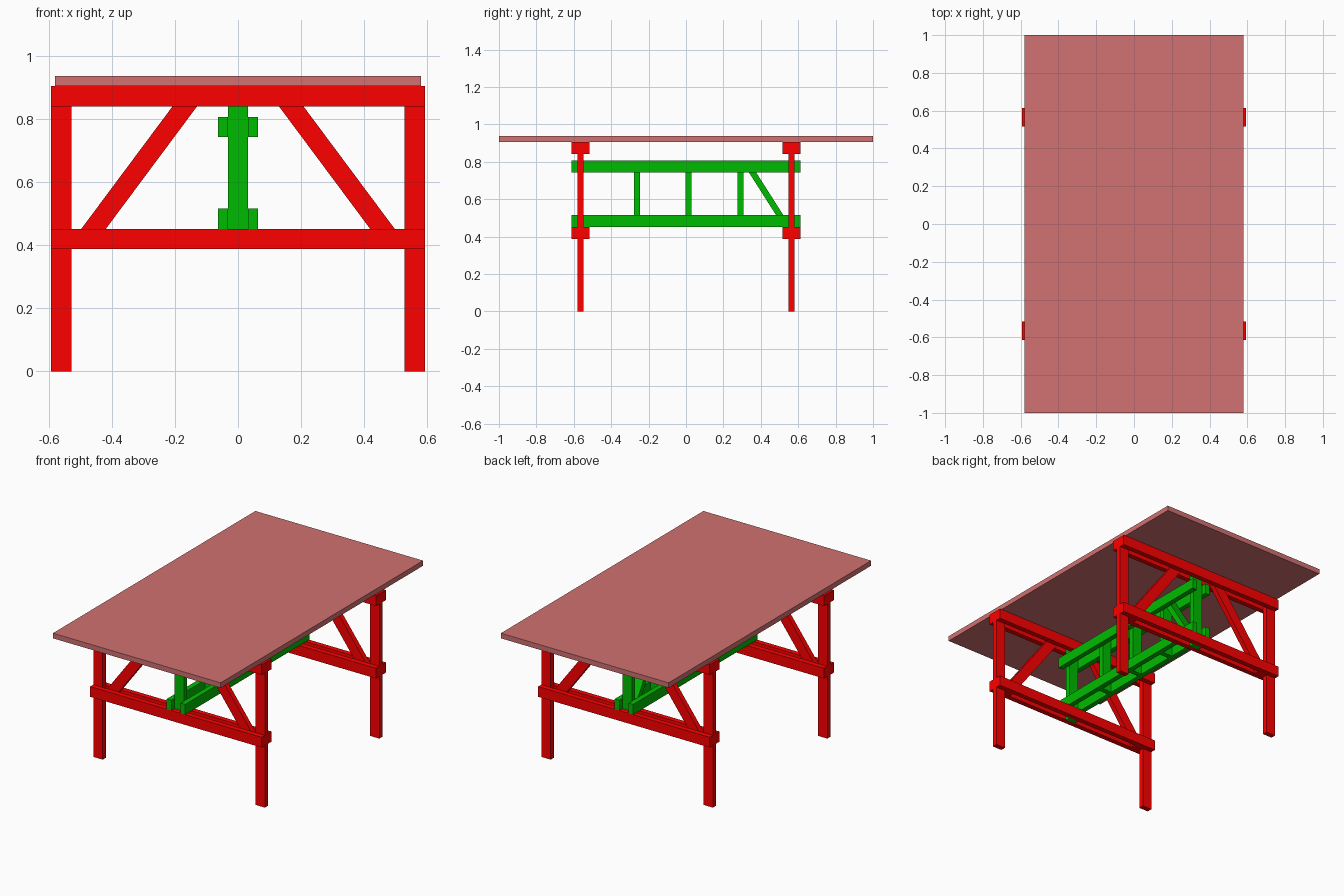
import bpy, bmesh

if "Cube" in bpy.data.objects:
    bpy.data.objects.remove(bpy.data.objects["Cube"])

T = 0.032           # plank thickness
W = 0.064           # plank width
FY = 0.565          # y of the end frames


def material(name, rgb):
    m = bpy.data.materials.new(name)
    m.diffuse_color = (*rgb, 1)
    m.use_nodes = True
    m.node_tree.nodes["Principled BSDF"].inputs["Base Color"].default_value = m.diffuse_color
    return m


RED = material("red_paint", (1, 0, 0))
GREEN = material("green_paint", (0, 0.5, 0))
BROWN = material("brown_top", (0.645, 0.165, 0.165))


def prism(name, profile, axis, lo, hi, mat):
    """Extrude a four-sided profile, (y,z) along x or (x,z) along y."""
    bm = bmesh.new()

    def ring(d):
        return [bm.verts.new((d, a, z) if axis == "x" else (a, d, z))
                for a, z in profile]
    r0, r1 = ring(lo), ring(hi)
    bm.faces.new(r0)
    bm.faces.new(r1)
    n = len(profile)
    for i in range(n):
        j = (i + 1) % n
        bm.faces.new((r0[i], r0[j], r1[j], r1[i]))
    bmesh.ops.recalc_face_normals(bm, faces=bm.faces)
    me = bpy.data.meshes.new(name)
    bm.to_mesh(me)
    bm.free()
    me.materials.append(mat)
    ob = bpy.data.objects.new(name, me)
    bpy.context.collection.objects.link(ob)
    return ob


def box(name, x0, x1, y0, y1, z0, z1, mat):
    return prism(name, [(x0, z0), (x1, z0), (x1, z1), (x0, z1)], "y", y0, y1, mat)


def slant(a0, a1, z0, z1, w):
    """Brace profile with level-cut ends, w is the horizontal width."""
    h = w / 2
    return [(a0 - h, z0), (a0 + h, z0), (a1 + h, z1), (a1 - h, z1)]


# Table top
box("table_top", -0.58, 0.58, -1, 1, 0.905, 0.937, BROWN)

# End frames: legs and braces sandwiched between paired rails
for end, s in (("front", -1), ("back", 1)):
    y = s * FY
    y0, y1 = y - T / 2, y + T / 2
    for side, m in (("left", -1), ("right", 1)):
        xa, xb = sorted((m * 0.593, m * (0.593 - W)))
        box(f"{end}_{side}_leg", xa, xb, y0, y1, 0, 0.905, RED)
        prism(f"{end}_{side}_brace",
              slant(m * 0.506, m * 0.121, 0.388, 0.905, 0.078), "y", y0, y1, RED)
    for level, z in (("lower", 0.388), ("upper", 0.841)):
        for face, o in (("outer", s * T), ("inner", -s * T)):
            box(f"{end}_{level}_{face}_rail", -0.593, 0.593,
                y0 + o, y1 + o, z, z + W, RED)
    # Stretcher post standing between the rails
    box(f"{end}_stretcher_post", -T, T, y0, y1, 0.388, 0.905, GREEN)

# Long stretcher beams in pairs
for level, z in (("lower", 0.452), ("upper", 0.743)):
    for side, x in (("left", -2 * T), ("right", T)):
        box(f"{level}_{side}_stretcher_beam", x, x + T, -0.613, 0.613, z, z + W, GREEN)

# Uprights and the single brace inside the stretcher
for i, y in enumerate((-0.262, 0.014, 0.291)):
    box(f"stretcher_upright_{i + 1}", -T, T, y - T / 2, y + T / 2, 0.452, 0.807, GREEN)
prism("stretcher_brace", slant(0.541, 0.315, 0.452, 0.807, 0.039), "x", -T, T, GREEN)
